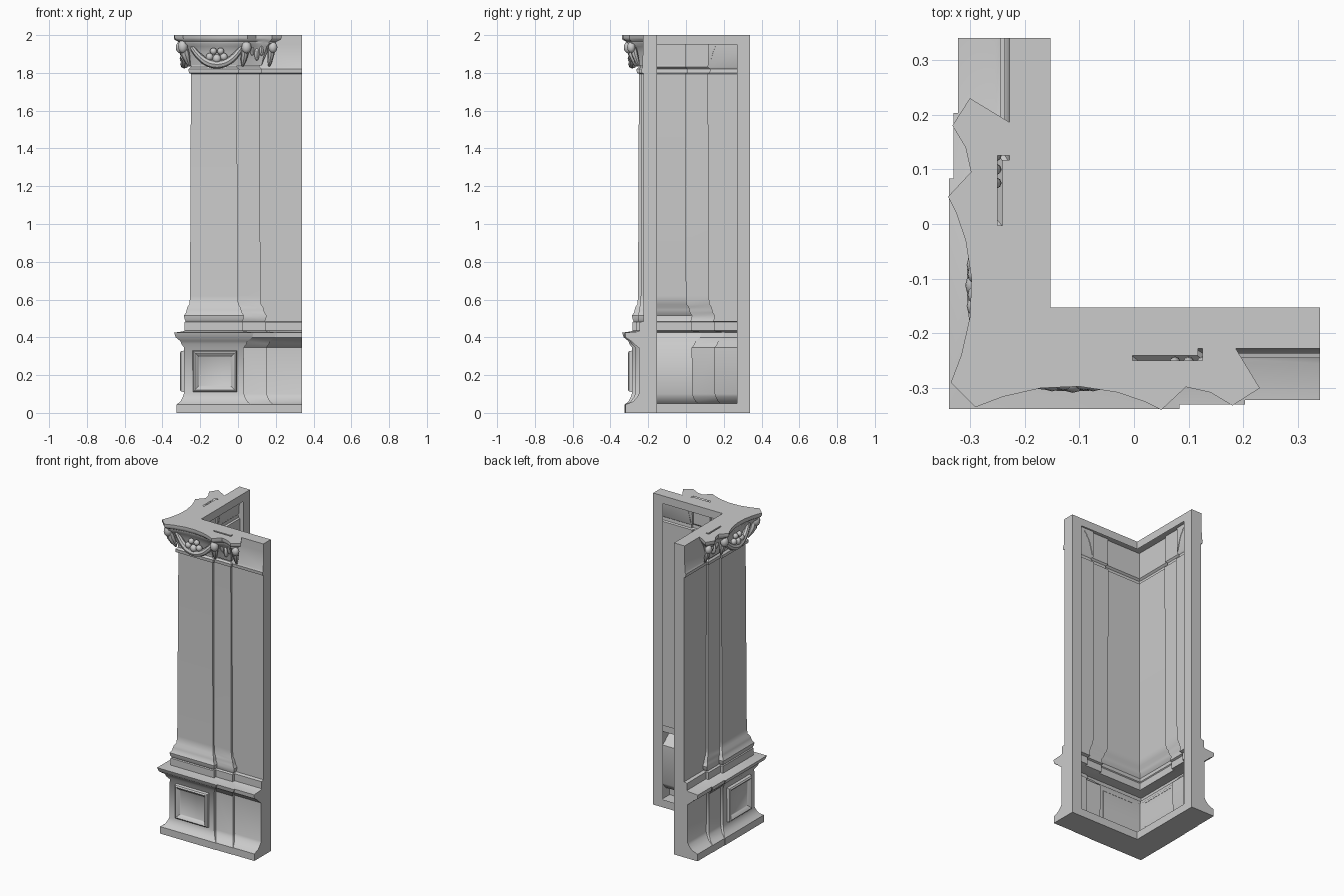
import bpy, bmesh, math
from mathutils import Matrix, Vector

if "Cube" in bpy.data.objects:
    bpy.data.objects.remove(bpy.data.objects["Cube"])

END, IN = 0.34, -0.153           # arm end, inner corner of the L plan
SWAP = Matrix(((0, 1, 0, 0), (1, 0, 0, 0), (0, 0, 1, 0), (0, 0, 0, 1)))


def finish(name, bm, mirror=True, angle=38):
    """Turn a bmesh into an object, optionally mirrored across the corner diagonal."""
    if mirror:
        dup = bmesh.ops.duplicate(bm, geom=bm.verts[:] + bm.edges[:] + bm.faces[:])["geom"]
        bmesh.ops.transform(bm, matrix=SWAP, verts=[g for g in dup if isinstance(g, bmesh.types.BMVert)])
        bmesh.ops.reverse_faces(bm, faces=[g for g in dup if isinstance(g, bmesh.types.BMFace)])
    bmesh.ops.remove_doubles(bm, verts=bm.verts[:], dist=0.0002)
    bmesh.ops.recalc_face_normals(bm, faces=bm.faces[:])
    me = bpy.data.meshes.new(name)
    bm.to_mesh(me)
    bm.free()
    ob = bpy.data.objects.new(name, me)
    bpy.context.collection.objects.link(ob)
    bpy.ops.object.select_all(action='DESELECT')
    ob.select_set(True)
    bpy.context.view_layer.objects.active = ob
    bpy.ops.object.shade_smooth_by_angle(angle=math.radians(angle))
    return ob


def face(bm, pts):
    return bm.faces.new([bm.verts.new(p) for p in pts])


def loft(bm, rings, closed=False):
    vs = [[bm.verts.new(p) for p in r] for r in rings]
    n = len(vs[0])
    for a, b in zip(vs, vs[1:]):
        for i in range(n if closed else n - 1):
            j = (i + 1) % n
            bm.faces.new((a[i], a[j], b[j], b[i]))
    return vs


def ball(bm, c, s, rot=0.0):
    m = Matrix.Translation(c) @ Matrix.Rotation(rot, 4, 'Z') @ Matrix.Diagonal((*s, 1))
    bmesh.ops.create_uvsphere(bm, u_segments=12, v_segments=8, radius=1, matrix=m)


def tube(bm, pts, radii, sides=8):
    rings = []
    for i, p in enumerate(pts):
        t = (Vector(pts[min(i + 1, len(pts) - 1)]) - Vector(pts[max(i - 1, 0)])).normalized()
        u = t.cross(Vector((0, 1, 0))).normalized()
        v = t.cross(u)
        rings.append([Vector(p) + radii[i] * (u * math.cos(k * math.tau / sides) + v * math.sin(k * math.tau / sides))
                      for k in range(sides)])
    vs = loft(bm, rings, True)
    bm.faces.new(vs[0])
    bm.faces.new(vs[-1])


# Column skin: height, pilaster projection, side wall projection
PROFILE = [
    (0, .325, .32), (.045, .325, .32), (.06, .305, .28), (.085, .292, .258), (.10, .287, .25),
    (.345, .285, .25), (.365, .30, .275), (.38, .305, .29), (.40, .33, .32), (.425, .338, .322),
    (.43, .30, .255), (.435, .282, .245), (.48, .282, .245), (.485, .277, .225), (.495, .283, .225),
    (.515, .286, .225), (.53, .276, .225), (.545, .272, .225), (.56, .268, .225), (.575, .257, .225),
    (.62, .254, .225), (1.795, .249, .225), (1.80, .26, .235), (1.82, .262, .237), (1.83, .25, .23),
    (1.95, .252, .228), (2.0, .252, .228)]


def plan(z, y1, w):
    y2, g = (y1 + w) / 2, y1 - .255
    half = [(END, -w), (.12 + g, -w), (.12 + g, -y2), (g, -y2), (g, -y1)]
    pts = half + [(-y1, -y1)] + [(y, x) for x, y in reversed(half)]
    return [(x, y, z) for x, y in pts]


bm = bmesh.new()
rings = [plan(*p) for p in PROFILE]
loft(bm, rings)
for r in (rings[0], rings[-1]):               # top and bottom caps
    z = r[0][2]
    face(bm, r + [(IN, END, z), (IN, IN, z), (END, IN, z)])
for a, b in zip(rings, rings[1:]):            # closed arm ends
    for i in (0, -1):
        ca, cb = ((END, IN, a[0][2]), (END, IN, b[0][2])) if i == 0 else ((IN, END, a[0][2]), (IN, END, b[0][2]))
        face(bm, [a[i], b[i], cb, ca])
finish("column_shell", bm, mirror=False)

# Open frame on the inner side
bm = bmesh.new()
for x0, x1, z0, z1 in [(IN, END, 0, .05), (IN, END, 1.95, 2), (.27, END, .05, 1.95)]:
    face(bm, [(x0, IN, z0), (x1, IN, z0), (x1, IN, z1), (x0, IN, z1)])
finish("rear_frame", bm)

# Pedestal panel with a sunken field
bm = bmesh.new()
rings = []
for inset, y in [(0, -.284), (.004, -.302), (.012, -.308), (.022, -.302), (.03, -.292), (.034, -.289)]:
    x0, x1, z0, z1 = -.24 + inset, -.005 - inset, .11 + inset, .33 - inset
    rings.append([(x0, y, z0), (x1, y, z0), (x1, y, z1), (x0, y, z1)])
bm.faces.new(loft(bm, rings, True)[-1])
finish("pedestal_panel", bm)

# Abacus with concave sides and horned corners, flaring from the bell
HALF = [(.185, -.226), (.23, -.30), (.18, -.332), (.14, -.308), (.095, -.298), (.05, -.34), (.02, -.325),
        (-.03, -.308), (-.10, -.297), (-.17, -.30), (-.24, -.316), (-.29, -.335)]


def abacus_ring(z, k):
    half = []
    for x, y in HALF:
        q = (max(min(x, .125), -.25), max(y, -.25))
        half.append((q[0] + (x - q[0]) * k, q[1] + (y - q[1]) * k))
    return [(x, y, z) for x, y in half + [(y, x) for x, y in reversed(half)]]


bm = bmesh.new()
loft(bm, [abacus_ring(z, k) for z, k in
          [(1.84, 0), (1.87, .12), (1.91, .3), (1.94, .5), (1.955, .72), (1.965, .74), (1.975, .95), (1.985, 1), (2, 1), (2, 0)]])
finish("abacus", bm, mirror=False)

# Capital relief: swag, fruit, leaves and volutes
bm = bmesh.new()
path, rad = [], []
for i in range(15):
    t = i / 7 - 1
    path.append((-.112 + .135 * t, -.272 - .012 * (1 - t * t), 1.845 + .095 * abs(t) ** 2.2))
    rad.append(.013 + .009 * (1 - t * t))
tube(bm, path, rad)
finish("swag", bm)

bm = bmesh.new()
for x, z, r in [(-.15, 1.885, .02), (-.112, 1.875, .023), (-.075, 1.885, .02), (-.13, 1.915, .018), (-.092, 1.915, .018)]:
    ball(bm, (x, -.288, z), (r, r * .9, r))
finish("fruit_cluster", bm)

bm = bmesh.new()
for x, y, s in [(.045, -.305, 1), (.185, -.29, .9)]:
    ball(bm, (x, y, 1.935), (.026 * s, .024 * s, .032 * s))
    tube(bm, [(x - .012, y + .012, 1.93), (x - .01, y + .018, 1.90), (x - .016, y + .03, 1.865), (x - .02, y + .04, 1.835)],
         [.018 * s, .02 * s, .015 * s, .005])
for x in (.075, .10, .125):
    ball(bm, (x, -.262, 1.90 + abs(x - .1)), (.013, .02, .035))
finish("side_volutes", bm)

bm = bmesh.new()
ball(bm, (-.292, -.292, 1.94), (.026, .026, .036), math.pi / 4)
tube(bm, [(-.285, -.285, 1.93), (-.28, -.28, 1.90), (-.27, -.27, 1.87), (-.258, -.258, 1.835)], [.02, .024, .018, .006])
finish("corner_volute", bm, mirror=False)
